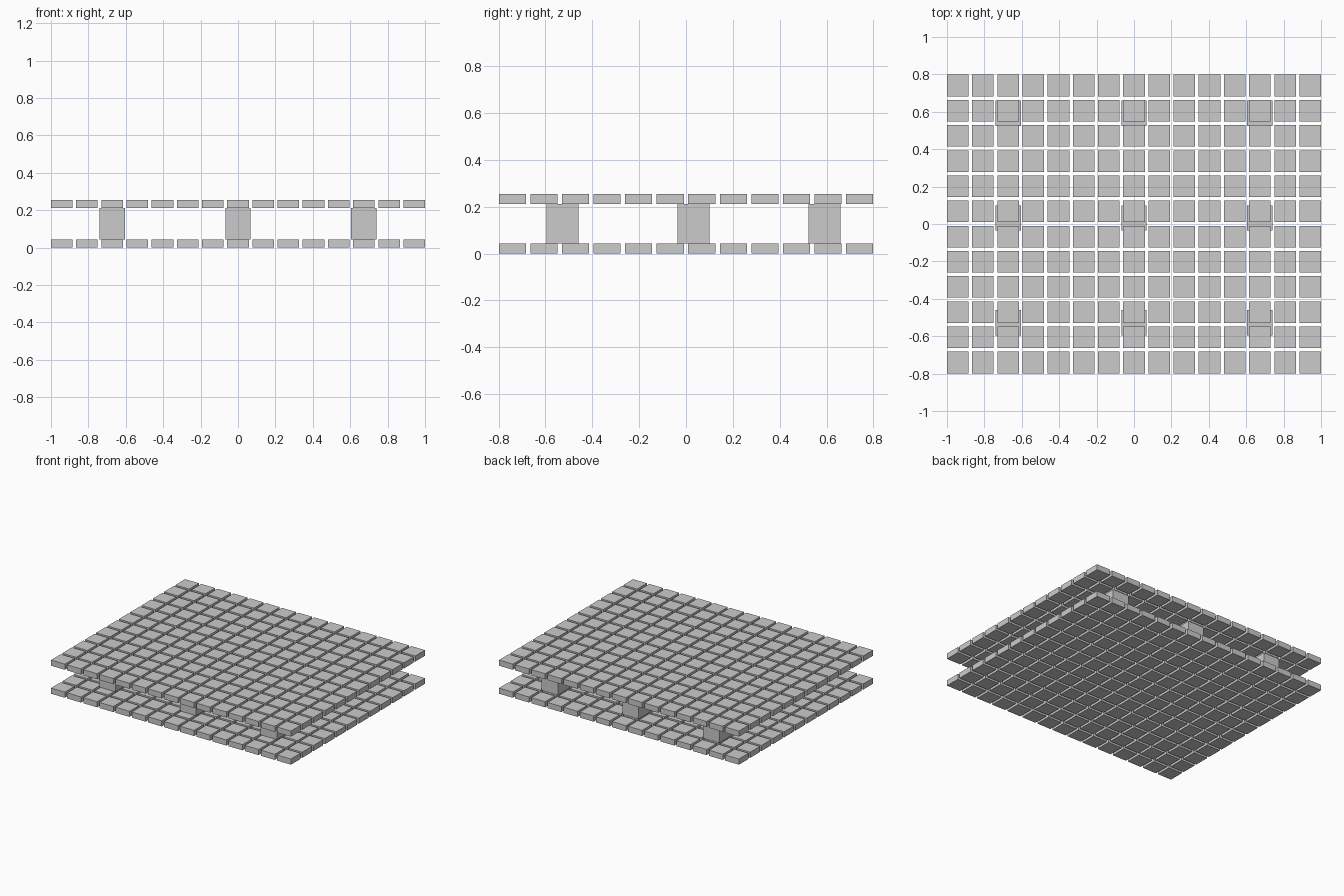
import bpy

if "Cube" in bpy.data.objects:
    bpy.data.objects.remove(bpy.data.objects["Cube"], do_unlink=True)

PITCH, TILE, THICK = 0.1346, 0.1154, 0.0425
COLS, ROWS = 15, 12
TOP_Z = 0.211                     # underside of the upper layer

grey = bpy.data.materials.new("light grey")
grey.use_nodes = True
colour = (0.6, 0.6, 0.6, 1)
grey.diffuse_color = colour
grey.node_tree.nodes["Principled BSDF"].inputs["Base Color"].default_value = colour


def box(name, size, location):
    bpy.ops.mesh.primitive_cube_add(size=1, location=location)
    ob = bpy.context.object
    ob.name = name
    ob.scale = size
    bpy.ops.object.transform_apply(location=False, rotation=False, scale=True)
    ob.data.materials.append(grey)
    return ob


def array(ob, count, offset):
    mod = ob.modifiers.new("array", "ARRAY")
    mod.count = count
    mod.use_relative_offset = False
    mod.use_constant_offset = True
    mod.constant_offset_displace = offset


# Two layers of square tiles
for name, z in (("lower_deck_tiles", 0), ("upper_deck_tiles", TOP_Z)):
    start = (-PITCH * (COLS - 1) / 2, -PITCH * (ROWS - 1) / 2, z + THICK / 2)
    deck = box(name, (TILE, TILE, THICK), start)
    array(deck, COLS, (PITCH, 0, 0))
    array(deck, ROWS, (0, PITCH, 0))

# Spacer blocks between the layers, three by three, set slightly to the back
posts = box("spacer_blocks", (0.136, 0.136, TOP_Z - THICK),
            (-5 * PITCH, -0.528, (TOP_Z + THICK) / 2))
array(posts, 3, (5 * PITCH, 0, 0))
array(posts, 3, (0, 0.56, 0))
